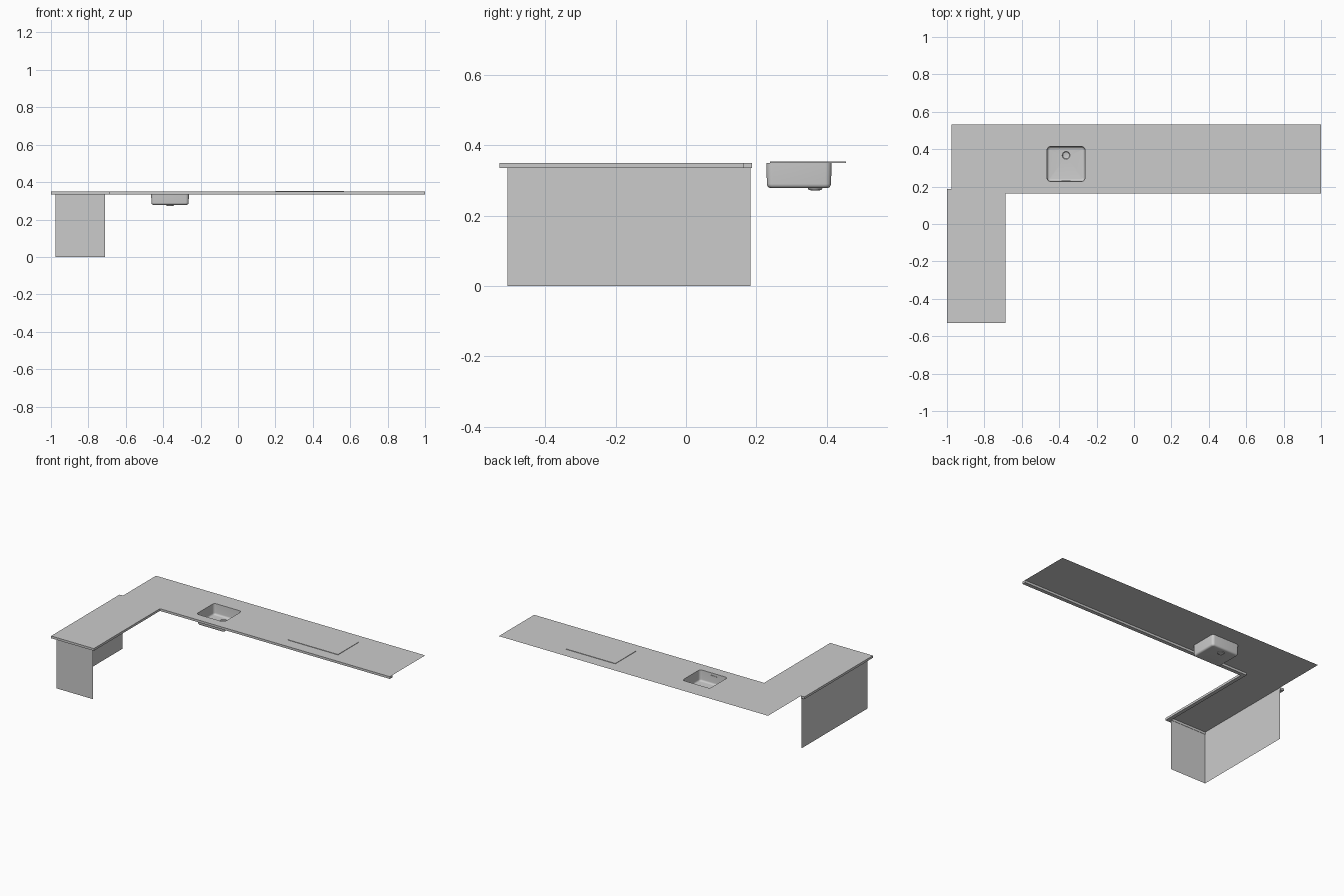
import bpy, bmesh
from math import pi, cos, sin

if "Cube" in bpy.data.objects:
    bpy.data.objects.remove(bpy.data.objects["Cube"])

TOP, LIP = 0.35, 0.335          # worktop height and underside of its edge


def finish(bm, name, smooth=False):
    bmesh.ops.remove_doubles(bm, verts=bm.verts, dist=0.00005)
    bmesh.ops.recalc_face_normals(bm, faces=bm.faces)
    me = bpy.data.meshes.new(name)
    bm.to_mesh(me)
    bm.free()
    ob = bpy.data.objects.new(name, me)
    bpy.context.collection.objects.link(ob)
    if smooth:
        bpy.context.view_layer.objects.active = ob
        ob.select_set(True)
        bpy.ops.object.shade_smooth_by_angle(angle=pi / 5)
        ob.select_set(False)
    return ob


def ring(bm, pts, z):
    return [bm.verts.new((x, y, z)) for x, y in pts]


def bridge(bm, a, b, closed=True):
    n = len(a)
    for i in range(n if closed else n - 1):
        j = (i + 1) % n
        bm.faces.new((a[i], a[j], b[j], b[i]))


def fill(bm, *loops):
    """Flat face through an outer loop and any hole loops."""
    edges = []
    for lp in loops:
        for i, v in enumerate(lp):
            w = lp[(i + 1) % len(lp)]
            edges.append(bm.edges.get((v, w)) or bm.edges.new((v, w)))
    bmesh.ops.triangle_fill(bm, edges=edges, use_beauty=True, normal=(0, 0, 1))


def rounded(x0, x1, y0, y1, r, seg=6):
    pts = []
    for cx, cy, a0 in ((x1 - r, y1 - r, 0), (x0 + r, y1 - r, pi / 2),
                       (x0 + r, y0 + r, pi), (x1 - r, y0 + r, 1.5 * pi)):
        for i in range(seg + 1):
            a = a0 + i * pi / 2 / seg
            pts.append((cx + r * cos(a), cy + r * sin(a)))
    return pts


def circle(cx, cy, r, n=24):
    return [(cx + r * cos(2 * pi * i / n), cy + r * sin(2 * pi * i / n)) for i in range(n)]


def rect(x0, x1, y0, y1):
    return [(x0, y0), (x1, y0), (x1, y1), (x0, y1)]


SINK = (-0.465, -0.262, 0.228, 0.414)
HOB = (0.20, 0.567, 0.238, 0.455)


def inset(box, d):
    return box[0] + d, box[1] - d, box[2] + d, box[3] - d


# L-shaped worktop sheet with cut-outs for sink and hob
edge_path = [(1, .163), (-.687, .163), (-.687, -.53), (-1, -.53), (-1, .188), (-.975, .188)]
bm = bmesh.new()
fill(bm, ring(bm, edge_path + [(-.975, .533), (1, .533)], TOP),
     ring(bm, rounded(*SINK, 0.018), TOP), ring(bm, rect(*inset(HOB, .008)), TOP))
finish(bm, "worktop")

# Turned-down worktop edge with a narrow underside
outer = edge_path[:5]
inner = [(1, .188), (-.712, .188), (-.712, -.505), (-.975, -.505), (-.975, .188)]
bm = bmesh.new()
rows = [ring(bm, outer, TOP), ring(bm, outer, LIP), ring(bm, inner, LIP), ring(bm, inner, TOP)]
for a, b in zip(rows, rows[1:]):
    bridge(bm, a, b, closed=False)
for k in (0, -1):
    bm.faces.new([r[k] for r in rows])
finish(bm, "worktop_edge")

# Peninsula panels: long outer side and front end
bm = bmesh.new()
panel = [(-.975, .183), (-.975, -.507), (-.71, -.507)]
bridge(bm, ring(bm, panel, 0), ring(bm, panel, LIP), closed=False)
finish(bm, "peninsula_panels")

# Sink bowl: straight walls, rounded floor edge, recessed drain
bm = bmesh.new()
R, FLOOR = 0.012, 0.278
rings = [ring(bm, rounded(*SINK, .018), TOP)]
for i in range(6):
    a = i * pi / 10
    d = 0.002 + R * (1 - cos(a))
    rings.append(ring(bm, rounded(*inset(SINK, d), .018 - d * .8), FLOOR + R * (1 - sin(a))))
for a, b in zip(rings, rings[1:]):
    bridge(bm, a, b)
cx, cy = -0.363, 0.367
drain = [ring(bm, circle(cx, cy, r), z) for r, z in ((.021, FLOOR), (.018, .273), (.010, .271))]
fill(bm, rings[-1], drain[0])
bridge(bm, drain[0], drain[1])
bridge(bm, drain[1], drain[2])
bm.faces.new(drain[2])
finish(bm, "sink_bowl", smooth=True)

# Overflow slot cover on the sink's front wall
bm = bmesh.new()
slot = rounded(cx - .024, cx + .024, .328, .336, .0039, 4)
back = [bm.verts.new((x, SINK[2] + .002, z)) for x, z in slot]
front = [bm.verts.new((x, SINK[2] + .005, z)) for x, z in slot]
bridge(bm, back, front)
bm.faces.new(front)
finish(bm, "sink_overflow")

# Slim hob plate sitting on the worktop
bm = bmesh.new()
low, high = ring(bm, rect(*HOB), TOP), ring(bm, rect(*HOB), TOP + .003)
bridge(bm, low, high)
bm.faces.new(high)
finish(bm, "hob_plate")
